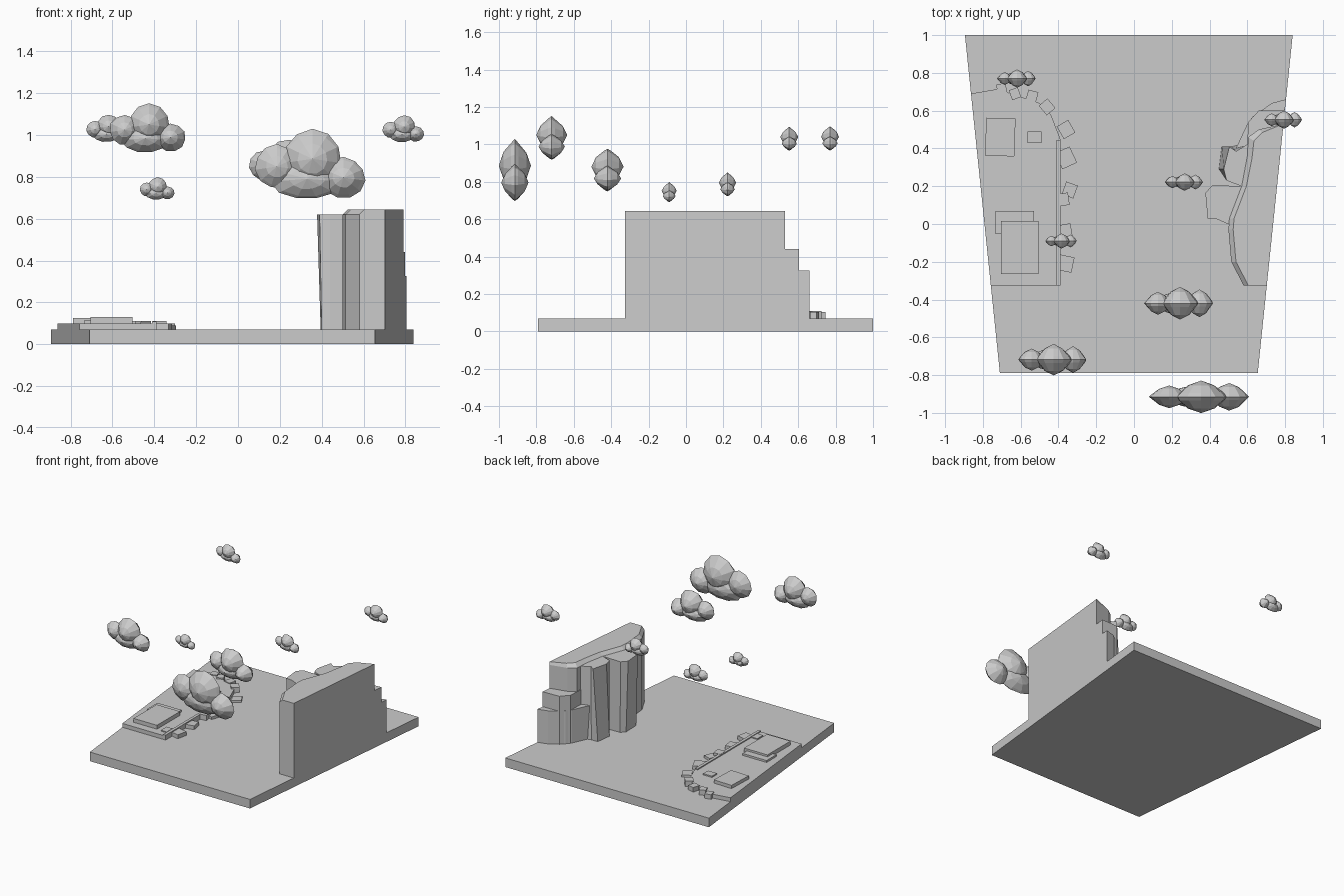
import bpy, bmesh, math, random
from mathutils import Matrix, Vector

random.seed(4)


def finish(bm, name):
    bmesh.ops.recalc_face_normals(bm, faces=bm.faces)
    me = bpy.data.meshes.new(name)
    bm.to_mesh(me)
    bm.free()
    ob = bpy.data.objects.new(name, me)
    bpy.context.collection.objects.link(ob)
    return ob


def prism(name, pts, z0, z1, top=None):
    """Extrude an outline; an optional second outline shapes the top."""
    bm = bmesh.new()
    lo = [bm.verts.new((x, y, z0)) for x, y in pts]
    hi = [bm.verts.new((x, y, z1)) for x, y in (top or pts)]
    n = len(pts)
    bm.faces.new(lo[::-1])
    bm.faces.new(hi)
    for i in range(n):
        j = (i + 1) % n
        bm.faces.new((lo[i], lo[j], hi[j], hi[i]))
    return finish(bm, name)


def block(name, x, y, w, d, z0, z1, deg=0):
    c, s = math.cos(math.radians(deg)), math.sin(math.radians(deg))
    pts = [(x + c * a * w / 2 - s * b * d / 2, y + s * a * w / 2 + c * b * d / 2)
           for a, b in ((-1, -1), (1, -1), (1, 1), (-1, 1))]
    return prism(name, pts, z0, z1)


def right_edge(y):
    return 0.655 + (y + 0.79) / 1.79 * 0.185


def left_edge(y):
    return -0.71 - (y + 0.79) / 1.79 * 0.185


# Ground slab, wider at the back
G = 0.07
prism("ground_slab", [(-0.71, -0.79), (0.655, -0.79), (0.84, 1), (-0.895, 1)], 0, G)

# Cliff body with a bevelled rim along its left side
rim = [(0.58, -0.325), (0.515, -0.2), (0.50, -0.03), (0.505, 0.03), (0.57, 0.2),
       (0.60, 0.36), (0.605, 0.46), (0.66, 0.5)]
inner = [(0.605, -0.325), (0.54, -0.2), (0.525, -0.03), (0.53, 0.03), (0.595, 0.2),
         (0.625, 0.35), (0.635, 0.44), (0.68, 0.485)]
back = [(right_edge(0.53), 0.53), (right_edge(-0.325), -0.325)]
prism("cliff_body", rim + back, G, 0.62)
prism("cliff_top", rim + back, 0.62, 0.645, inner + back)

# Cliff columns standing out from the face
prism("cliff_column_front",
      [(0.40, 0.035), (0.44, 0.03), (0.52, -0.01), (0.59, 0.2), (0.425, 0.195), (0.395, 0.165)],
      G, 0.62,
      [(0.39, 0.03), (0.44, 0.025), (0.52, -0.01), (0.59, 0.2), (0.415, 0.205), (0.378, 0.165)])
prism("cliff_column_middle",
      [(0.45, 0.29), (0.51, 0.23), (0.58, 0.2), (0.64, 0.44), (0.52, 0.41), (0.465, 0.41)],
      G, 0.62,
      [(0.475, 0.29), (0.49, 0.23), (0.57, 0.2), (0.63, 0.44), (0.54, 0.385), (0.505, 0.41)])

# Stepped lower columns at the back of the cliff
prism("cliff_step_upper",
      [(0.60, 0.42), (0.605, 0.54), (0.66, 0.60), (right_edge(0.6), 0.605),
       (right_edge(0.5), 0.5)], G, 0.44)
prism("cliff_step_lower",
      [(0.53, 0.38), (0.60, 0.53), (0.63, 0.57), (0.73, 0.64), (right_edge(0.66), 0.66),
       (right_edge(0.5), 0.5), (0.64, 0.4)], G, 0.325)

# Low terrace on the left with its edging
prism("terrace", [(left_edge(-0.325), -0.325), (-0.39, -0.325), (-0.39, 0.45), (-0.44, 0.58),
                  (-0.50, 0.64), (-0.65, 0.69), (-0.72, 0.715), (left_edge(0.69), 0.69)],
      G, 0.10)
block("terrace_edging", -0.40, 0.06, 0.022, 0.77, G, 0.108)

# Slabs on the terrace
block("terrace_slab_large", -0.605, -0.125, 0.20, 0.28, 0.10, 0.13)
block("terrace_slab_under", -0.632, 0.008, 0.205, 0.12, 0.10, 0.115)
block("terrace_slab_back", -0.708, 0.46, 0.155, 0.20, 0.10, 0.125, -2)
block("terrace_slab_small", -0.527, 0.46, 0.075, 0.06, 0.10, 0.11)
block("terrace_slab_front", -0.44, -0.24, 0.05, 0.07, 0.10, 0.107)

# Loose stones along the terrace edge: x, y, size, turn, top
stones = [(-0.36, 0.50, 0.07, 30, 0.085), (-0.36, 0.35, 0.085, 25, 0.10),
          (-0.34, 0.18, 0.065, -20, 0.09), (-0.375, 0.13, 0.06, 8, 0.11),
          (-0.365, -0.04, 0.07, 10, 0.10), (-0.36, -0.21, 0.075, -12, 0.10),
          (-0.46, 0.62, 0.06, 40, 0.11), (-0.54, 0.675, 0.055, -15, 0.105),
          (-0.63, 0.69, 0.05, 20, 0.11), (-0.70, 0.715, 0.05, 12, 0.105)]
for x, y, s, a, z in stones:
    block("edge_stone", x, y, s, s * 1.1, G, z, a)


# Puffy clouds: overlapping low-poly lobes with a pointed, lens-like depth
# lobe: centre u, centre v, radius u, radius v, depth share (cloud width = 1)
LOBES = [(0.20, 0.30, 0.20, 0.20, 0.70), (0.52, 0.37, 0.27, 0.275, 1.0),
         (0.80, 0.20, 0.20, 0.185, 0.85), (0.47, 0.19, 0.33, 0.19, 0.75)]


def cloud(x0, x1, z0, y, half):
    w = x1 - x0
    bm = bmesh.new()
    for u, v, ru, rv, dep in LOBES:
        made = bmesh.ops.create_uvsphere(bm, u_segments=11, v_segments=6, radius=1)["verts"]
        for vert in made:
            p = vert.co
            r = min(1, math.hypot(p.x, p.y))
            depth = (1 - r ** 1.8) * math.copysign(1, p.z) if r < 0.99 else 0
            k = random.uniform(0.95, 1.02)
            vert.co = (x0 + w * (u + ru * p.x * k), y + half * dep * depth,
                       z0 + w * (v + rv * p.y * k))
    return finish(bm, "cloud")


cloud(0.08, 0.61, 0.69, -0.915, 0.086)
cloud(-0.615, -0.25, 0.915, -0.718, 0.083)
cloud(0.053, 0.42, 0.745, -0.42, 0.086)
cloud(-0.47, -0.303, 0.69, -0.09, 0.04)
cloud(0.163, 0.365, 0.72, 0.222, 0.046)
cloud(0.69, 0.89, 0.965, 0.552, 0.048)
cloud(-0.725, -0.52, 0.965, 0.77, 0.048)
